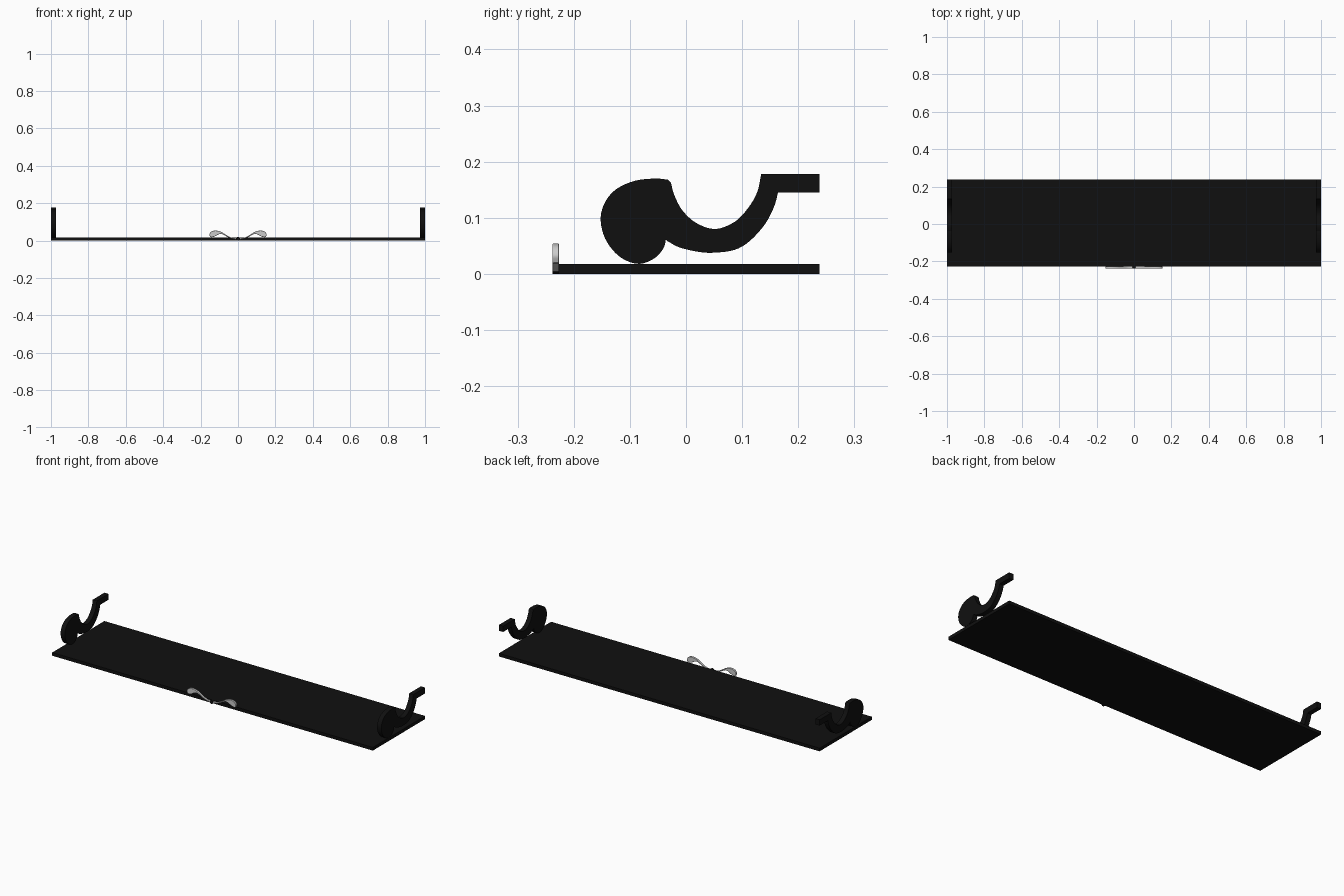
import bpy, bmesh
from mathutils import Vector

if "Cube" in bpy.data.objects:
    bpy.data.objects.remove(bpy.data.objects["Cube"])

black = bpy.data.materials.new("black")
black.diffuse_color = (0.005, 0.005, 0.005, 1)
black.use_nodes = True
black.node_tree.nodes["Principled BSDF"].inputs["Base Color"].default_value = black.diffuse_color


def spline(pts, n=4):
    """Catmull-Rom curve through the points, ends included."""
    p = [Vector(a) for a in pts]
    p = [2 * p[0] - p[1]] + p + [2 * p[-1] - p[-2]]
    out = []
    for i in range(1, len(p) - 2):
        a, b, c, d = p[i - 1:i + 3]
        for k in range(n):
            t = k / n
            out.append(0.5 * (2 * b + (c - a) * t + (2 * a - 5 * b + 4 * c - d) * t * t
                              + (3 * b - a - 3 * c + d) * t ** 3))
    return out + [p[-2]]


def prism(name, outline, to3d, depth, mat=None, bevel=0):
    """Extrude a 2D outline placed in space by to3d."""
    bm = bmesh.new()
    face = bm.faces.new([bm.verts.new(to3d(q)) for q in outline])
    ext = bmesh.ops.extrude_face_region(bm, geom=[face])
    verts = [v for v in ext["geom"] if isinstance(v, bmesh.types.BMVert)]
    bmesh.ops.translate(bm, verts=verts, vec=depth)
    bmesh.ops.recalc_face_normals(bm, faces=bm.faces)
    me = bpy.data.meshes.new(name)
    bm.to_mesh(me)
    bm.free()
    ob = bpy.data.objects.new(name, me)
    bpy.context.collection.objects.link(ob)
    if mat:
        me.materials.append(mat)
    if bevel:
        m = ob.modifiers.new("bevel", 'BEVEL')
        m.width, m.segments, m.limit_method = bevel, 2, 'ANGLE'
        m.angle_limit = 1.0
    bpy.ops.object.select_all(action='DESELECT')
    bpy.context.view_layer.objects.active = ob
    ob.select_set(True)
    bpy.ops.object.shade_smooth_by_angle()
    return ob


# flat base board
prism("board", [(-1, -0.227), (1, -0.227), (1, 0.238), (-1, 0.238)],
      lambda q: (q[0], q[1], 0), (0, 0, 0.018), black)

# hook side profile (y, z): cradle, round head, underside, bar
cradle = spline([(0.134, 0.178), (0.127, 0.146), (0.111, 0.118), (0.087, 0.093), (0.052, 0.08),
                 (0.018, 0.091), (-0.007, 0.114), (-0.021, 0.141), (-0.027, 0.163)])
head = spline([(-0.032, 0.168), (-0.055, 0.170), (-0.091, 0.166), (-0.123, 0.152),
               (-0.143, 0.130), (-0.152, 0.102), (-0.147, 0.07), (-0.131, 0.043),
               (-0.109, 0.025), (-0.082, 0.018), (-0.056, 0.028), (-0.04, 0.046), (-0.036, 0.061)])
under = spline([(-0.034, 0.059), (-0.011, 0.047), (0.025, 0.039), (0.052, 0.038), (0.087, 0.043),
                (0.114, 0.059), (0.141, 0.089), (0.157, 0.12), (0.164, 0.145)])
hook = cradle + head + under + [(0.238, 0.145), (0.238, 0.178)]

# front ornament wing outline (x, z)
wing = (spline([(0.008, 0.014), (0.035, 0.016), (0.065, 0.032), (0.09, 0.047), (0.118, 0.054),
                (0.142, 0.049), (0.153, 0.034), (0.149, 0.020)])
        + spline([(0.143, 0.018), (0.125, 0.022), (0.105, 0.033), (0.085, 0.035),
                  (0.05, 0.017), (0.008, 0.004)]))

for s, side in ((-1, "left"), (1, "right")):
    prism(side + "_hook", hook, lambda q: (s, q[0], q[1]), (-s * 0.026, 0, 0), black)
    prism(side + "_wing", wing, lambda q: (s * q[0], -0.238, q[1]), (0, 0.012, 0), None, 0.0015)

# small centre boss between the wings
bpy.ops.mesh.primitive_cylinder_add(vertices=24, radius=0.01, depth=0.012,
                                    location=(0, -0.232, 0.01), rotation=(1.5708, 0, 0))
boss = bpy.context.object
boss.name = "centre_boss"
boss.data.materials.append(black)
bpy.ops.object.shade_smooth_by_angle()
